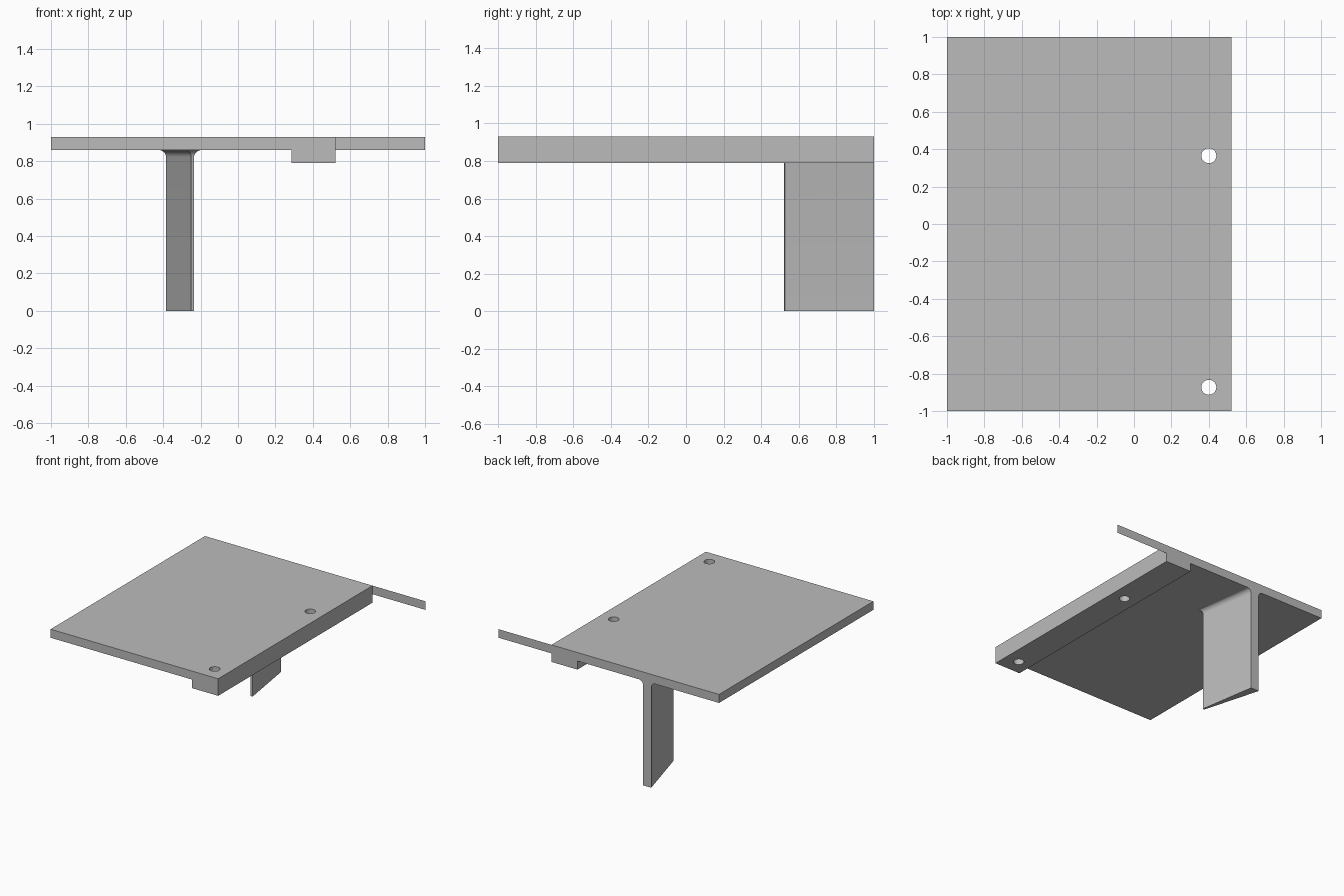
import bpy, bmesh, math
from mathutils import Vector

cube = bpy.data.objects.get("Cube")
if cube:
    bpy.data.objects.remove(cube, do_unlink=True)

# One plain grey for everything
GREY = (0.5, 0.5, 0.5, 1.0)
grey = bpy.data.materials.new("plain grey")
grey.use_nodes = True
grey.diffuse_color = GREY
grey.node_tree.nodes["Principled BSDF"].inputs["Base Color"].default_value = GREY

TOP, UNDER, LIP = 0.93, 0.86, 0.79
EDGE = 0.52


def make(name, bm):
    mesh = bpy.data.meshes.new(name)
    bm.to_mesh(mesh)
    bm.free()
    mesh.materials.append(grey)
    obj = bpy.data.objects.new(name, mesh)
    bpy.context.collection.objects.link(obj)
    return obj


def activate(obj):
    bpy.ops.object.select_all(action='DESELECT')
    obj.select_set(True)
    bpy.context.view_layer.objects.active = obj


# Table plate with a thicker lip along one side, extruded from back to front
bm = bmesh.new()
profile = [(-1, TOP), (-1, UNDER), (0.285, UNDER), (0.285, LIP), (EDGE, LIP), (EDGE, TOP)]
face = bm.faces.new([bm.verts.new((x, 1, z)) for x, z in profile])
ext = bmesh.ops.extrude_face_region(bm, geom=[face])
bmesh.ops.translate(bm, vec=(0, -2, 0),
                    verts=[g for g in ext["geom"] if isinstance(g, bmesh.types.BMVert)])
bmesh.ops.recalc_face_normals(bm, faces=bm.faces)
plate = make("table_plate", bm)

# Two bolt holes through the lip
for y in (0.365, -0.873):
    bpy.ops.mesh.primitive_cylinder_add(vertices=40, radius=0.04, depth=0.6,
                                        location=(0.40, y, UNDER))
    cutter = bpy.context.object
    cutter.name = "hole_cutter"
    cutter.hide_render = True
    cutter.data.materials.append(grey)
    mod = plate.modifiers.new("hole", 'BOOLEAN')
    mod.operation = 'DIFFERENCE'
    mod.solver = 'EXACT'
    mod.object = cutter
    activate(plate)
    bpy.ops.object.modifier_apply(modifier=mod.name)
    bpy.data.objects.remove(cutter, do_unlink=True)
activate(plate)
bpy.ops.object.shade_smooth_by_angle(angle=math.radians(30))

# Flat sheet continuing the back edge
bm = bmesh.new()
bm.faces.new([bm.verts.new(p) for p in
              ((1, 1, UNDER), (EDGE, 1, UNDER), (EDGE, 1, TOP), (1, 1, TOP))])
make("back_strip", bm)

# Tapered support fin, flaring into the plate with a fillet
BACK_L, TIP_L, TIP_R, BACK_R = [Vector(p) for p in
                                ((-0.385, 1), (-0.25, 0.522), (-0.235, 0.526), (-0.31, 1))]
RADIUS, STEPS = 0.038, 8


def outward(a, b):
    d = (b - a).normalized()
    return Vector((d.y, -d.x))


def section(off):
    """Fin outline grown by off on its two sides and tip, flush at the back."""
    n = [outward(BACK_L, TIP_L), outward(TIP_L, TIP_R), outward(TIP_R, BACK_R)]
    n1 = (n[0] + n[1]) / (1 + n[0].dot(n[1]))
    n2 = (n[1] + n[2]) / (1 + n[1].dot(n[2]))
    return [BACK_L + Vector((off / n[0].x, 0)), TIP_L + n1 * off,
            TIP_R + n2 * off, BACK_R + Vector((off / n[2].x, 0))]


levels = [(0, 0)]
for i in range(STEPS + 1):
    a = math.pi / 2 * i / STEPS
    levels.append((RADIUS * (1 - math.cos(a)), UNDER - RADIUS + RADIUS * math.sin(a)))

bm = bmesh.new()
rings = [[bm.verts.new((p.x, p.y, z)) for p in section(off)] for off, z in levels]
for low, high in zip(rings, rings[1:]):
    for i in range(4):
        j = (i + 1) % 4
        bm.faces.new((low[i], low[j], high[j], high[i]))
bm.faces.new(rings[0])
bm.faces.new(rings[-1])
bmesh.ops.recalc_face_normals(bm, faces=bm.faces)
fin = make("support_fin", bm)
activate(fin)
bpy.ops.object.shade_smooth_by_angle(angle=math.radians(30))
